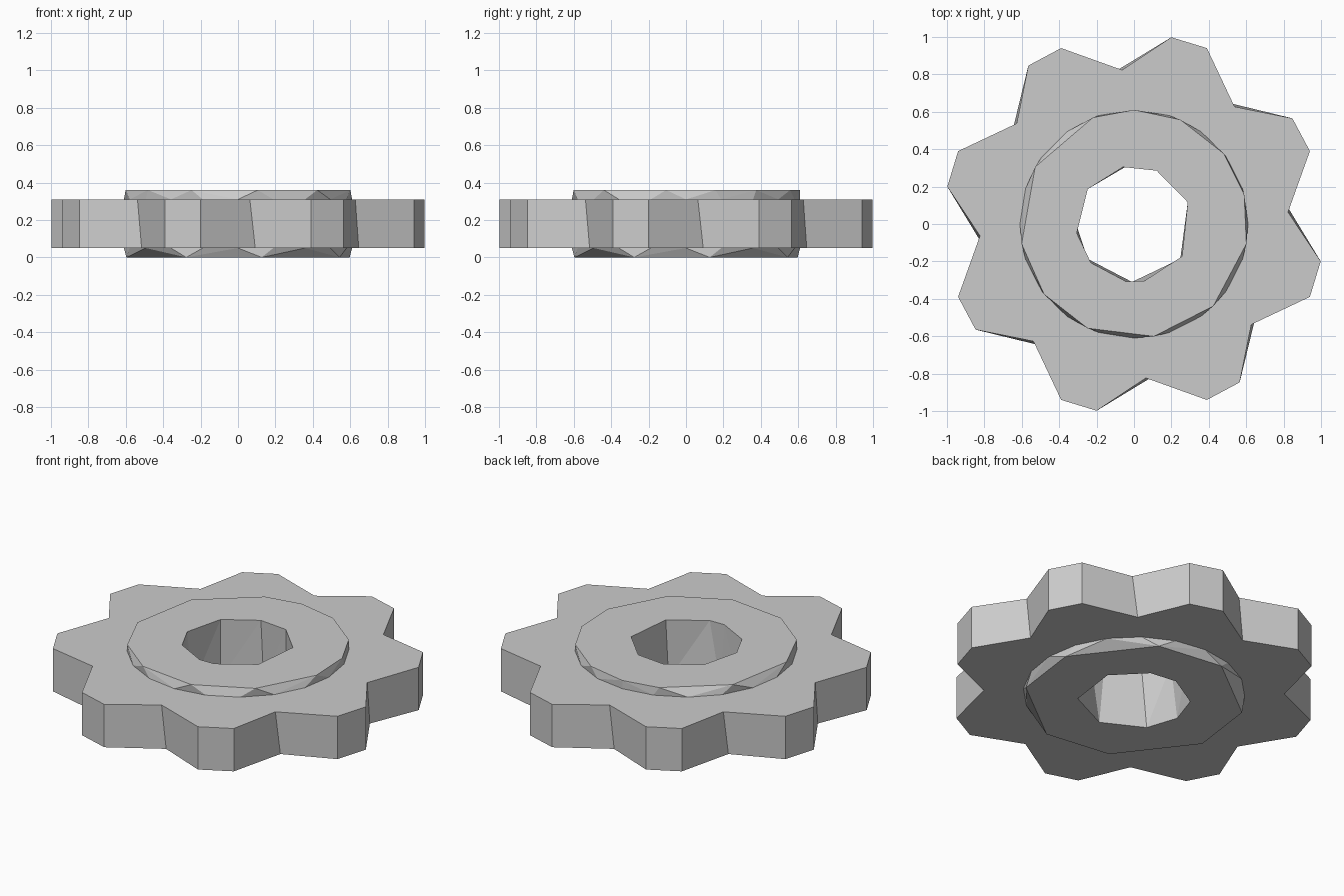
import bpy, bmesh
from math import cos, sin, radians

if "Cube" in bpy.data.objects:
    bpy.data.objects.remove(bpy.data.objects["Cube"])


def loop(bm, pts, z):
    """Closed loop from sorted (angle, radius) pairs."""
    return [(a, bm.verts.new((r * cos(radians(a)), r * sin(radians(a)), z)))
            for a, r in pts]


def circle(angles, r):
    return [(a, r) for a in sorted(angles)]


def zipper(bm, A, B):
    """Triangulate between two loops, stepping by angle."""
    i = j = 0
    na, nb = len(A), len(B)

    def ang(L, k):
        return L[k % len(L)][0] + 360 * (k // len(L))
    while i < na or j < nb:
        a, b = A[i % na][1], B[j % nb][1]
        step_a = j >= nb or (i < na and ang(A, i) + ang(A, i + 1) <= ang(B, j) + ang(B, j + 1))
        if step_a:
            i += 1
            bm.faces.new((a, A[i % na][1], b))
        else:
            j += 1
            bm.faces.new((a, B[j % nb][1], b))


def finish(bm, name):
    bmesh.ops.recalc_face_normals(bm, faces=bm.faces[:])
    me = bpy.data.meshes.new(name)
    bm.to_mesh(me)
    bm.free()
    ob = bpy.data.objects.new(name, me)
    bpy.context.collection.objects.link(ob)


HUB_R, HOLE_R = 0.61, 0.31
mid = circle([i * 18 for i in range(20)], HUB_R)


# Toothed plate: eight blunt teeth with slightly twisted valleys
def outline(valley):
    return [p for k in range(8) for p in ((45 * k + valley, 0.826),
            (45 * k + 22.5, 1.018), (45 * k + 33.7, 1.018))]


bm = bmesh.new()
low, high = loop(bm, outline(6.4), 0.05), loop(bm, outline(4.4), 0.31)
for k in range(24):
    n = (k + 1) % 24
    bm.faces.new((low[k][1], low[n][1], high[n][1], high[k][1]))
in_low, in_high = loop(bm, mid, 0.05), loop(bm, mid, 0.31)
zipper(bm, low, in_low)
zipper(bm, high, in_high)
zipper(bm, in_low, in_high)
finish(bm, "toothed_plate")

# Hub: faceted collar with an irregular polygonal bore
bm = bmesh.new()
top_a = [15, 38, 66, 90, 111, 150, 190, 218, 246, 280, 314, 350]
bot_a = [12, 63, 102, 153, 192, 243, 282, 333]
bore_top = [22, 67, 101, 143, 189, 222, 262, 280, 326]
bore_bot = [22, 67, 98, 143, 180, 217, 268, 323]
loops = [loop(bm, circle(bot_a, HUB_R), 0), loop(bm, mid, 0.05),
         loop(bm, mid, 0.31), loop(bm, circle(top_a, HUB_R), 0.36),
         loop(bm, circle(bore_top, HOLE_R), 0.36),
         loop(bm, circle(bore_bot, HOLE_R), 0)]
for k in range(6):
    zipper(bm, loops[k], loops[(k + 1) % 6])
finish(bm, "hub")
